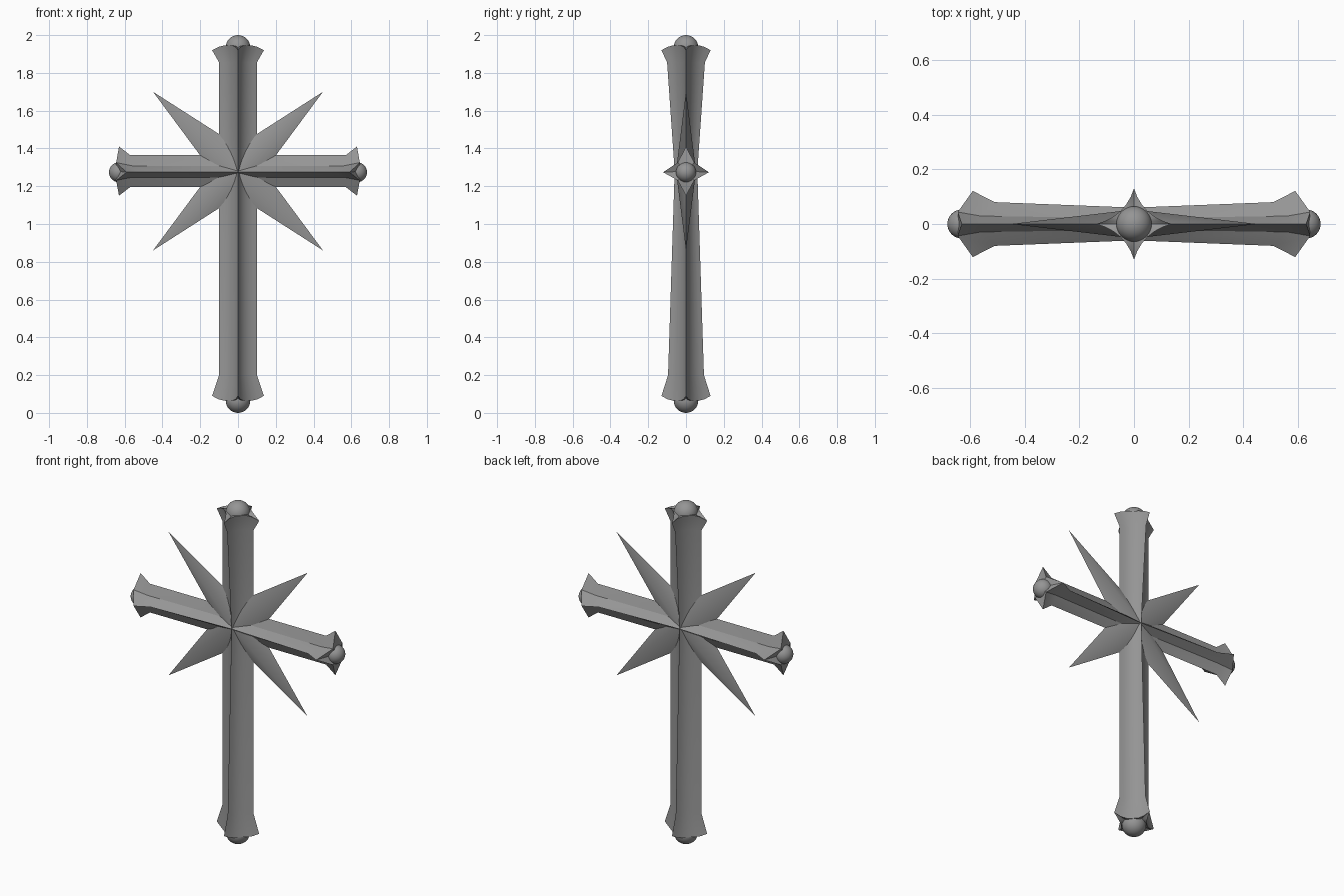
import bpy, bmesh
from math import radians
from mathutils import Vector

if "Cube" in bpy.data.objects:
    bpy.data.objects.remove(bpy.data.objects["Cube"])

C = Vector((0, 0, 1.28))          # crossing point of the arms
X, Y, Z = Vector((1, 0, 0)), Vector((0, 1, 0)), Vector((0, 0, 1))

grey = bpy.data.materials.new("dark_grey")
grey.diffuse_color = (.3, .3, .3, 1)
grey.use_nodes = True
grey.node_tree.nodes["Principled BSDF"].inputs["Base Color"].default_value = grey.diffuse_color


def finish(name, bm, angle=28):
    bmesh.ops.recalc_face_normals(bm, faces=bm.faces)
    me = bpy.data.meshes.new(name)
    bm.to_mesh(me)
    bm.free()
    me.materials.append(grey)
    ob = bpy.data.objects.new(name, me)
    bpy.context.collection.objects.link(ob)
    bpy.ops.object.select_all(action='DESELECT')
    ob.select_set(True)
    bpy.context.view_layer.objects.active = ob
    bpy.ops.object.shade_smooth_by_angle(angle=radians(angle))


def star_ring(bm, u, v, st, seg, drop):
    """Four-pointed concave section. st = reach v, reach y, distance at v tips, y tips, valleys."""
    rv, ry, dv, dy, dm = st
    ring = []
    for q in range(4):
        for i in range(seg):
            t = i / seg
            a = (1 - t) ** 2 + 0.45 * t * (1 - t)
            b = t ** 2 + 0.45 * t * (1 - t)
            s = min(1, 5 * t * (1 - t))
            if q % 2:
                a, b, t = b, a, 1 - t
            sv = 1 if q in (0, 3) else -1
            sy = 1 if q in (0, 1) else -1
            d = (dv * (1 - t) + dy * t) * (1 - s) + dm * s
            ring.append(bm.verts.new(C + u * d + v * (sv * rv * a - drop * b)
                                     + Y * (sy * ry * b)))
    return ring


def arm(name, u, v, stations, ball, ball_r, seg=6, drop=0):
    # lofted star-section beam with flared end
    bm = bmesh.new()
    rings = [star_ring(bm, u, v, s, seg, drop) for s in stations]
    for r0, r1 in zip(rings, rings[1:]):
        for i in range(len(r0)):
            j = (i + 1) % len(r0)
            bm.faces.new((r0[i], r0[j], r1[j], r1[i]))
    for ring, d in ((rings[0], stations[0][4]), (rings[-1], stations[-1][4])):
        c = bm.verts.new(C + u * d)
        for i in range(len(ring)):
            bm.faces.new((ring[i], ring[(i + 1) % len(ring)], c))
    finish(name, bm)
    # ball finial
    bm = bmesh.new()
    bmesh.ops.create_uvsphere(bm, u_segments=32, v_segments=16, radius=ball_r)
    bmesh.ops.translate(bm, verts=bm.verts, vec=C + u * ball - v * drop)
    finish(name + "_ball", bm)


# upper and lower arms
arm("upper_arm", Z, X, [(.1, .06, 0, 0, 0), (.1, .1, .575, .575, .575),
                        (.137, .13, .64, .64, .665)], .655, .065)
arm("lower_arm", -Z, X, [(.1, .06, 0, 0, 0), (.1, .095, 1.08, 1.08, 1.08),
                         (.137, .13, 1.19, 1.19, 1.215)], 1.215, .065)

# side arms, coarser facets
for side, u in (("right", X), ("left", -X)):
    arm(side + "_arm", u, Z, [(.084, .06, 0, 0, 0), (.084, .08, .57, .51, .56),
                              (.13, .121, .63, .59, .645)], .63, .053, seg=2, drop=.006)

# diagonal ray spikes, softly shaded across the ridge
for n, (sx, sz) in enumerate(((1, 1), (-1, 1), (-1, -1), (1, -1))):
    d = Vector((sx * .45, 0, sz * .42))
    p = d.cross(Y).normalized()
    bm = bmesh.new()
    base = [bm.verts.new(C + o) for o in (p * .113, Y * .053, -p * .113, -Y * .053)]
    tip = bm.verts.new(C + d)
    for i in range(4):
        bm.faces.new((base[i], base[(i + 1) % 4], tip))
    bm.faces.new(base)
    finish("ray_spike_%d" % (n + 1), bm, 65)
